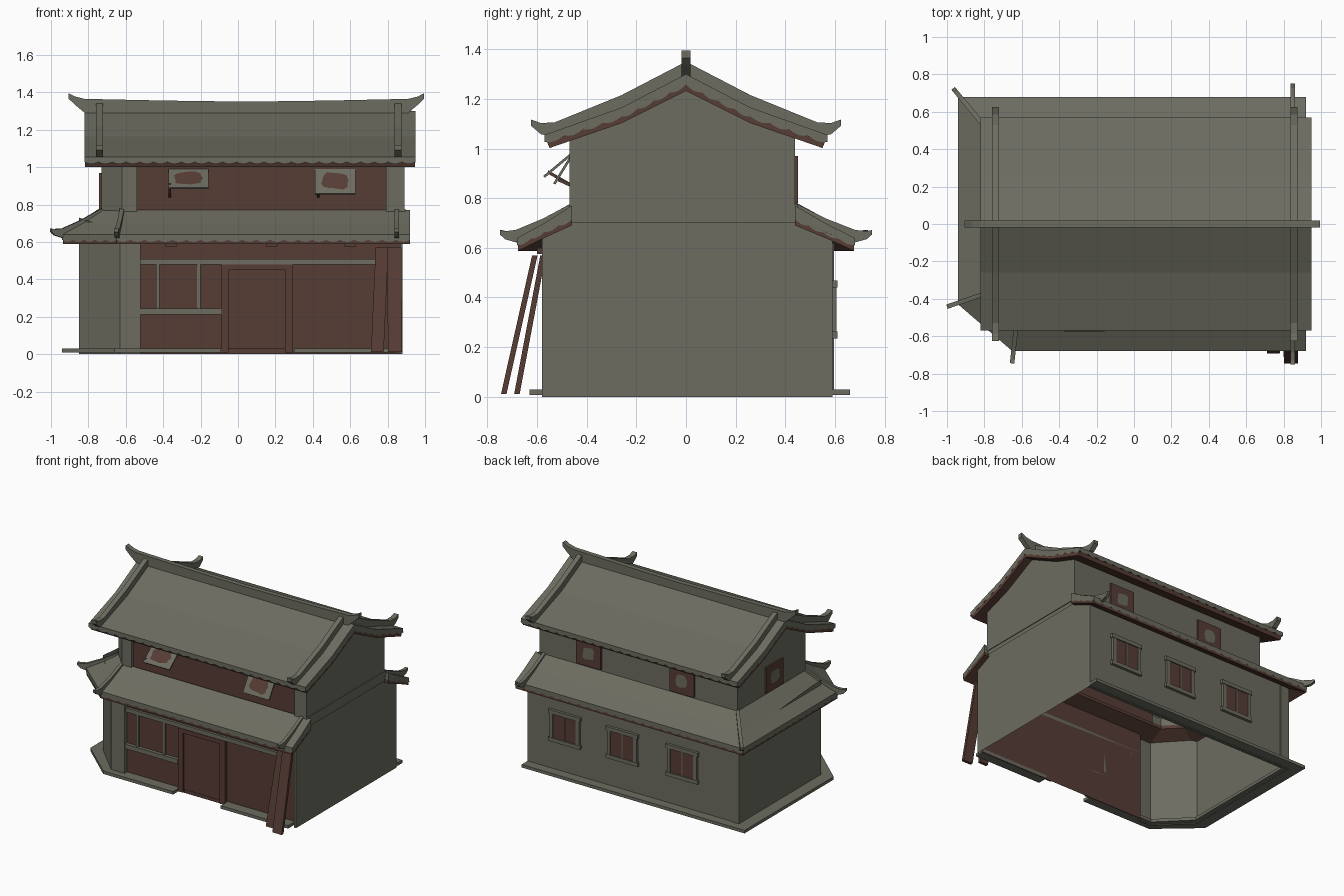
import bpy, bmesh, math, random
from mathutils import Vector as V

if "Cube" in bpy.data.objects:
    bpy.data.objects.remove(bpy.data.objects["Cube"])

random.seed(4)


def material(name, col):
    m = bpy.data.materials.new(name)
    m.diffuse_color = (*col, 1)
    m.use_nodes = True
    m.node_tree.nodes["Principled BSDF"].inputs["Base Color"].default_value = m.diffuse_color
    return m


GREY = material("grey plaster and tile", (0.150, 0.150, 0.118))
WOOD = material("dark red wood", (0.093, 0.045, 0.035))


def mesh(name, verts, faces, mat):
    bm = bmesh.new()
    vs = [bm.verts.new(v) for v in verts]
    for f in faces:
        bm.faces.new([vs[i] for i in f])
    bmesh.ops.recalc_face_normals(bm, faces=bm.faces)
    me = bpy.data.meshes.new(name)
    bm.to_mesh(me)
    bm.free()
    ob = bpy.data.objects.new(name, me)
    bpy.context.collection.objects.link(ob)
    me.materials.append(mat)
    return ob


def loft(name, rings, mat):
    """Join closed rings of equal size and cap both ends."""
    n = len(rings[0])
    faces = [(k * n + i, k * n + (i + 1) % n, (k + 1) * n + (i + 1) % n, (k + 1) * n + i)
             for k in range(len(rings) - 1) for i in range(n)]
    faces += [tuple(range(n)), tuple(range((len(rings) - 1) * n, len(rings) * n))]
    return mesh(name, [p for r in rings for p in r], faces, mat)


def box(name, x0, x1, y0, y1, z0, z1, mat):
    ring = lambda z: [(x0, y0, z), (x1, y0, z), (x1, y1, z), (x0, y1, z)]
    return loft(name, [ring(z0), ring(z1)], mat)


def wall(name, path, z0, top, mat):
    """Thin upright wall along a plan path, top height from a function."""
    n = len(path)
    verts = [(x, y, z0) for x, y in path] + [(x, y, top(y)) for x, y in path]
    return mesh(name, verts, [(i, i + 1, n + i + 1, n + i) for i in range(n - 1)], mat)


def skirt(name, inner, outer, section, mat):
    """Sweep a (t, z) section, t running from inner to outer plan path."""
    rings = [[(a[0] + (b[0] - a[0]) * t, a[1] + (b[1] - a[1]) * t, z) for t, z in section]
             for a, b in zip(inner, outer)]
    return loft(name, rings, mat)


def ridge_cap(name, pts, w):
    """Tile ridge along (x, y, top z, height) points."""
    d = V((pts[-1][0] - pts[0][0], pts[-1][1] - pts[0][1]))
    s = V((-d.y, d.x)).normalized() * w / 2
    rings = [[(x + s.x, y + s.y, z), (x - s.x, y - s.y, z),
              (x - s.x, y - s.y, z - h), (x + s.x, y + s.y, z - h)] for x, y, z, h in pts]
    return loft(name, rings, GREY)


def scallops(name, pts, depth=0.011, pitch=0.075):
    """Row of rounded tile drops hanging from a path."""
    verts = []
    for a, b in zip(pts, pts[1:]):
        a, b = V(a), V(b)
        tiles = max(1, round((b - a).length / pitch))
        for i in range(tiles * 4 + 1):
            p = a.lerp(b, i / (tiles * 4))
            verts += [p + V((0, 0, .003)), p - V((0, 0, depth * abs(math.sin(math.pi * i / 4)) + .001))]
    mesh(name, verts, [(i, i + 1, i + 3, i + 2) for i in range(0, len(verts) - 2, 2)], GREY)


def torn_patch(name, c, u, v, mat, n=18):
    """Flat ragged patch centred on c, spanning half-axes u and v."""
    pts = []
    for i in range(n):
        a = 2 * math.pi * i / n
        r = random.uniform(.8, 1) / max(abs(math.cos(a)), abs(math.sin(a))) ** .7
        pts.append(V(c) + V(u) * r * math.cos(a) + V(v) * r * math.sin(a))
    mesh(name, pts, [tuple(range(n))], mat)


# Ground floor shell, with a cut front-left corner and recessed wooden front
ground_top = lambda y: .73 if -.48 < y < .45 else .655
wall("ground_walls", [(-.52, -.55), (-.52, -.58), (-.63, -.58), (-.85, -.36), (-.85, .59), (.88, .59),
                      (.88, .44), (.88, -.47), (.88, -.58), (.865, -.58), (.865, -.55)], 0, ground_top, GREY)
wall("shop_front", [(-.52, -.55), (.865, -.55)], 0, ground_top, WOOD)
box("corner_post", -.85, -.78, .585, .597, .03, .62, GREY)

# Upper floor shell, tops follow the roof
def roof_under(y):
    a = abs(y)
    return 1.25 - a * .13 / .26 if a < .26 else 1.12 - (a - .26) * .10 / .30

wall("upper_walls", [(-.54, -.45), (-.54, -.47), (-.62, -.47), (-.73, -.35), (-.73, -.26), (-.73, 0),
                     (-.73, .26), (-.73, .44), (.89, .44), (.89, .26), (.89, 0), (.89, -.26),
                     (.89, -.47), (.79, -.47), (.79, -.45)], .70, roof_under, GREY)
wall("upper_front", [(-.54, -.45), (.79, -.45)], .70, roof_under, WOOD)

# Plinth, broken at the door
skirt("plinth", [(-.09, -.55), (-.61, -.55), (-.82, -.34), (-.82, .56), (.88, .56)],
      [(-.09, -.63), (-.66, -.63), (-.94, -.38), (-.94, .66), (.88, .66)],
      [(0, .03), (1, .03), (1, .008), (0, .008)], GREY)
box("plinth_right", .30, .85, -.63, -.55, .008, .03, GREY)

# Lower skirt roof on front, corner, left and back
inner = [(.92, -.46), (-.62, -.46), (-.73, -.35), (-.73, .44), (.92, .44)]
outer = [(.92, -.68), (-.65, -.68), (-.94, -.43), (-.94, .68), (.92, .68)]
skirt("lower_roof", inner, outer,
      [(0, .77), (.5, .70), (1, .64), (1, .612), (.5, .665), (0, .715)], GREY)
skirt("lower_roof_trim", inner, outer,
      [(0, .715), (.5, .665), (.985, .612), (.985, .588), (.5, .64), (0, .69)], WOOD)
scallops("lower_tile_drops", [(x, y, .612) for x, y in outer])
for s, y in ((-1, -.46), (1, .44)):
    scallops("lower_verge_drops", [(.923, y, .715), (.923, y + s * .11, .665), (.923, s * .68, .612)], .008)
box("wall_band", .87, .895, -.47, .45, .73, .775, GREY)

# Lower roof ridge caps with upturned tips
for (ax, ay), (bx, by) in (((.85, -.46), (.85, -.75)), ((.85, .44), (.85, .75)), ((-.62, -.46), (-.652, -.745)),
                           ((-.73, -.35), (-1.0, -.442)), ((-.73, .44), (-.967, .725))):
    at = lambda t: (ax + (bx - ax) * t, ay + (by - ay) * t)
    ridge_cap("lower_ridge_cap", [(*at(0), .78, .05), (*at(.4), .718, .05), (*at(.78), .672, .05),
                                  (*at(.93), .667, .032), (*at(1), .672, .018)], .024)

# Main roof: two bent slopes from one mirrored profile
def profile(half):
    return half + [(-y, z) for y, z in reversed(half) if y]

def main_roof(name, top, bottom, x0, x1, mat):
    sec = profile(top) + profile(bottom)[::-1]
    loft(name, [[(x, y, z) for y, z in sec] for x in (x0, x1)], mat)

main_roof("main_roof", [(-.57, 1.055), (-.26, 1.165), (0, 1.30)],
          [(-.57, 1.028), (-.26, 1.13), (0, 1.26)], -.82, .95, GREY)
main_roof("main_roof_trim", [(-.56, 1.028), (-.26, 1.13), (0, 1.26)],
          [(-.55, 1.002), (-.26, 1.102), (0, 1.232)], -.817, .947, WOOD)
for s in (-1, 1):
    scallops("eave_drops", [(-.82, s * .57, 1.028), (.95, s * .57, 1.028)])
    for x in (-.822, .952):
        scallops("verge_drops", [(x, 0, 1.26), (x, s * .26, 1.13), (x, s * .57, 1.028)])
    for x in (-.74, .855):
        ridge_cap("verge_cap", [(x, 0, 1.35, .07), (x, s * .26, 1.215, .06), (x, s * .53, 1.105, .06),
                                (x, s * .585, 1.103, .045), (x, s * .625, 1.117, .025)], .036)
ridge_cap("main_ridge", [(-.905, 0, 1.395, .03), (-.87, 0, 1.377, .045), (-.82, 0, 1.365, .075),
                         (-.4, 0, 1.356, .07), (.045, 0, 1.35, .07), (.49, 0, 1.356, .07),
                         (.91, 0, 1.365, .075), (.96, 0, 1.377, .045), (.995, 0, 1.395, .03)], .036)

# Shop front: beam, lattice posts, sill and door
box("front_beam", -.52, .75, -.568, -.55, .48, .51, GREY)
box("window_sill", -.52, -.09, -.575, -.55, .212, .245, GREY)
for x in (-.43, -.21):
    box("window_post", x - .009, x + .009, -.562, -.55, .245, .48, GREY)
box("window_panel", -.41, -.22, -.556, -.55, .25, .475, WOOD)
for x0, x1, z0, z1 in ((-.09, -.05, .01, .48), (.25, .295, .01, .48), (-.05, .25, .45, .48)):
    box("door_frame", x0, x1, -.572, -.55, z0, z1, WOOD)
box("door_leaf", -.05, .25, -.561, -.55, .03, .45, WOOD)
for x in (-.36, .18, .6):
    box("bracket", x - .03, x + .03, -.60, -.55, .575, .60, WOOD)

# Ground floor back windows
for x in (.57, .10, -.39):
    box("back_shutter", x - .095, x + .095, .585, .602, .26, .44, WOOD)
    box("back_shutter_gap", x - .004, x + .004, .60, .606, .26, .44, GREY)
    for z in (.235, .44):
        box("back_window_rail", x - .13, x + .13, .585, .61, z, z + .028, GREY)
    for s in (-1, 1):
        box("back_window_jamb", x + s * .107 - .013, x + s * .107 + .013, .585, .607, .26, .44, GREY)

# Upper windows on the back and left, with torn paper
for x in (.48, -.28):
    box("upper_back_window", x - .10, x + .10, .43, .452, .78, .97, WOOD)
    torn_patch("torn_hole", (x, .455, .875), (.05, 0, 0), (0, 0, .05), GREY)
box("upper_left_window", -.742, -.72, -.08, .12, .78, .97, WOOD)
torn_patch("torn_hole", (-.745, .02, .875), (0, .055, 0), (0, 0, .05), GREY)

# Propped-open front shutters and their sticks
for x, y, z, px in ((-.265, -.575, .89, -.365), (.52, -.535, .86, .43)):
    top, low = V((x, -.455, .99)), V((x, y, z))
    d = (low - top) / 2
    nrm = V((0, d.z, -d.y)).normalized()
    side = V((.107, 0, 0))
    ring = lambda p: [p - side, p + side, p + side - nrm * .01, p - side - nrm * .01]
    loft("awning_shutter", [ring(top), ring(low)], GREY)
    for k in (.003, -.013):
        torn_patch("shutter_paper", (top + low) / 2 + nrm * k, side * .75, d * .75, WOOD)
    a, b = V((px, y + .02, z + .015)), V((px, -.45, .845))
    sec = lambda p: [p + V((i, 0, j)) for i, j in ((-.007, -.007), (.007, -.007), (.007, .007), (-.007, .007))]
    loft("prop_stick", [sec(a), sec(b)], WOOD)

# Two planks leaning on the front right
for xb, xt, yb, yt, w in ((.84, .835, -.745, -.62, .038), (.745, .77, -.692, -.587, .034)):
    loft("leaning_plank", [[(x - w, y, z), (x + w, y, z), (x + w, y + .022, z), (x - w, y + .022, z)]
                           for x, y, z in ((xb, yb, .012), (xt, yt, .57))], WOOD)
